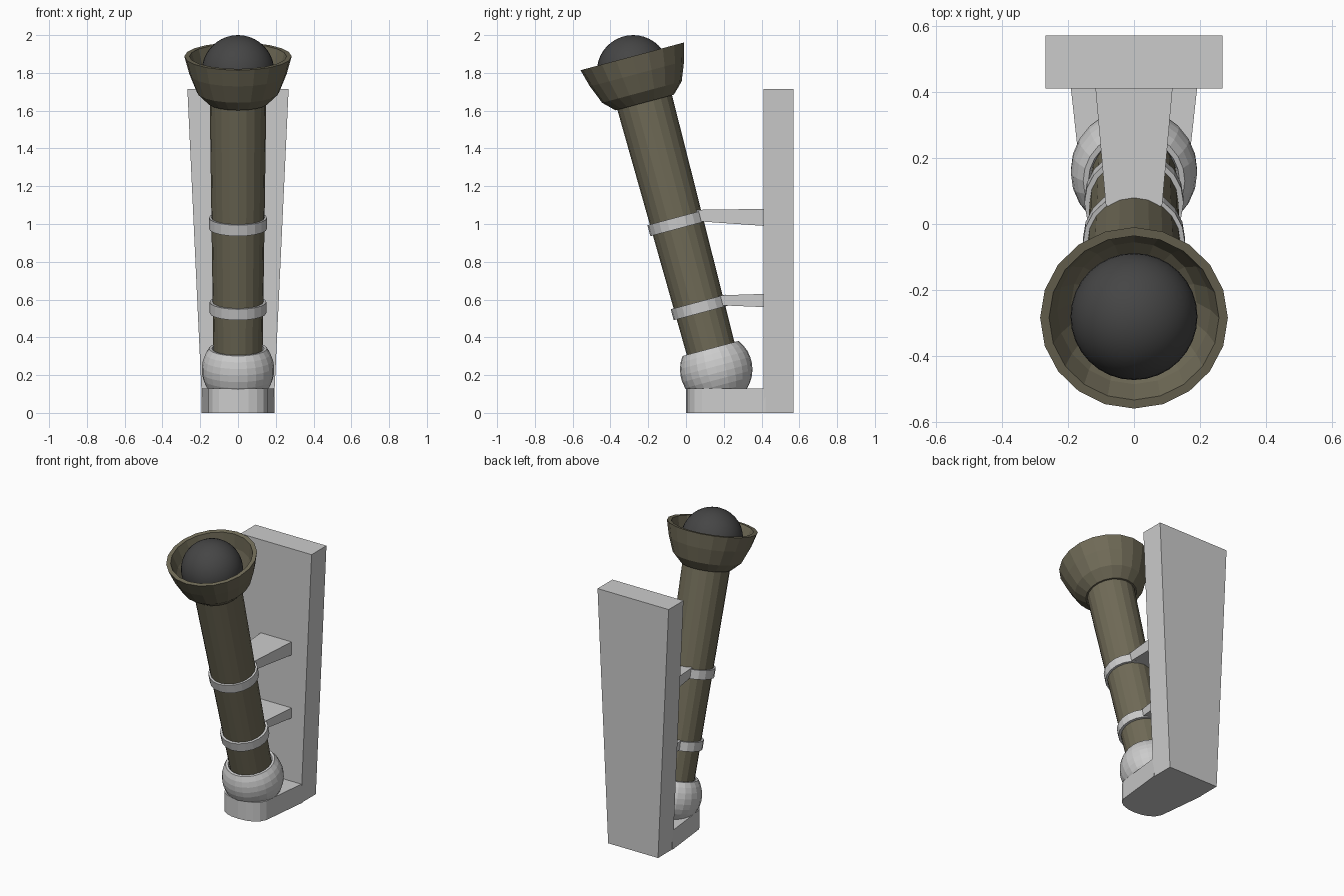
import bpy, bmesh, math
from mathutils import Matrix, Vector

if "Cube" in bpy.data.objects:
    bpy.data.objects.remove(bpy.data.objects["Cube"])

TILT = Matrix.Translation((0, 0.16, 0.23)) @ Matrix.Rotation(math.radians(15), 4, 'X')


def material(name, rgb):
    m = bpy.data.materials.new(name)
    m.diffuse_color = (*rgb, 1)
    m.use_nodes = True
    m.node_tree.nodes["Principled BSDF"].inputs["Base Color"].default_value = m.diffuse_color
    return m


def finish(name, bm, mat=None, matrix=None):
    bmesh.ops.remove_doubles(bm, verts=bm.verts, dist=1e-5)
    bmesh.ops.recalc_face_normals(bm, faces=bm.faces)
    me = bpy.data.meshes.new(name)
    bm.to_mesh(me)
    bm.free()
    ob = bpy.data.objects.new(name, me)
    bpy.context.collection.objects.link(ob)
    if matrix:
        ob.matrix_world = matrix
    if mat:
        me.materials.append(mat)
    return ob


def lathe(name, profile, mat=None, sides=20):
    """Spin (radius, height) points about the tilted axis."""
    bm = bmesh.new()
    verts = [bm.verts.new((r, 0, h)) for r, h in profile]
    edges = [bm.edges.new(p) for p in zip(verts, verts[1:])]
    bmesh.ops.spin(bm, geom=verts + edges, axis=(0, 0, 1), cent=(0, 0, 0),
                   angle=math.tau, steps=sides)
    return finish(name, bm, mat, TILT)


def loft(name, lower, upper):
    """Solid between two matching rings of points."""
    bm = bmesh.new()
    a = [bm.verts.new(p) for p in lower]
    b = [bm.verts.new(p) for p in upper]
    bm.faces.new(a)
    bm.faces.new(b)
    for i in range(len(a)):
        j = (i + 1) % len(a)
        bm.faces.new((a[i], a[j], b[j], b[i]))
    return finish(name, bm)


olive = material("olive_brown", (0.16, 0.145, 0.095))
dark = material("dark_grey", (0.06, 0.06, 0.06))

# Tapered wall plate
def plate_ring(w, z):
    return [(-w, 0.41, z), (w, 0.41, z), (w, 0.57, z), (-w, 0.57, z)]

loft("wall_plate", plate_ring(0.188, 0), plate_ring(0.268, 1.715))

# Base shelf with rounded front
half = [(0.192, 0.42), (0.155, 0.085), (0.135, 0.045), (0.1, 0.02), (0.055, 0.005)]
outline = half + [(0, 0)] + [(-x, y) for x, y in reversed(half)]
loft("base_shelf", [(x, y, 0) for x, y in outline], [(x, y, 0.13) for x, y in outline])

# Brackets from wall to straps: front y, front z range, back z range
for name, y, f0, f1, b0, b1 in (("upper_bracket", 0.055, 1.015, 1.075, 0.99, 1.08),
                                ("lower_bracket", 0.175, 0.57, 0.622, 0.56, 0.63)):
    loft(name,
         [(-0.085, y, f0), (0.085, y, f0), (0.085, y, f1), (-0.085, y, f1)],
         [(-0.117, 0.415, b0), (0.117, 0.415, b0), (0.117, 0.415, b1), (-0.117, 0.415, b1)])

# Straps around the shaft
for name, r, h in (("upper_strap", 0.154, 0.772), ("lower_strap", 0.15, 0.31)):
    ri = r - 0.022
    lathe(name, [(ri, h), (r, h), (r, h + 0.06), (ri, h + 0.06), (ri, h)])

# Ball socket, open at the top
top = math.asin(0.115 / 0.192)
arc = [(0.192 * math.cos(a), 0.192 * math.sin(a))
       for a in (-math.pi / 2 + i * (top + math.pi / 2) / 12 for i in range(13))]
lathe("ball_socket", arc + [(0.138, 0.115), (0.125, 0.06), (0, 0.06)], sides=24)

# Shaft
lathe("shaft", [(0, 0.06), (0.13, 0.06), (0.15, 1.48), (0, 1.48)], olive)

# Flared cup
lathe("cup", [(0, 1.463), (0.16, 1.463), (0.218, 1.52), (0.258, 1.62), (0.284, 1.716),
              (0.257, 1.716), (0.232, 1.625), (0.19, 1.54), (0.13, 1.5), (0, 1.49)], olive)

# Smooth globe in the cup
bpy.ops.mesh.primitive_uv_sphere_add(segments=32, ring_count=20, radius=0.192,
                                     location=(0, -0.28, 1.808))
globe = bpy.context.object
globe.name = "globe"
globe.data.materials.append(dark)
bpy.ops.object.shade_smooth()
